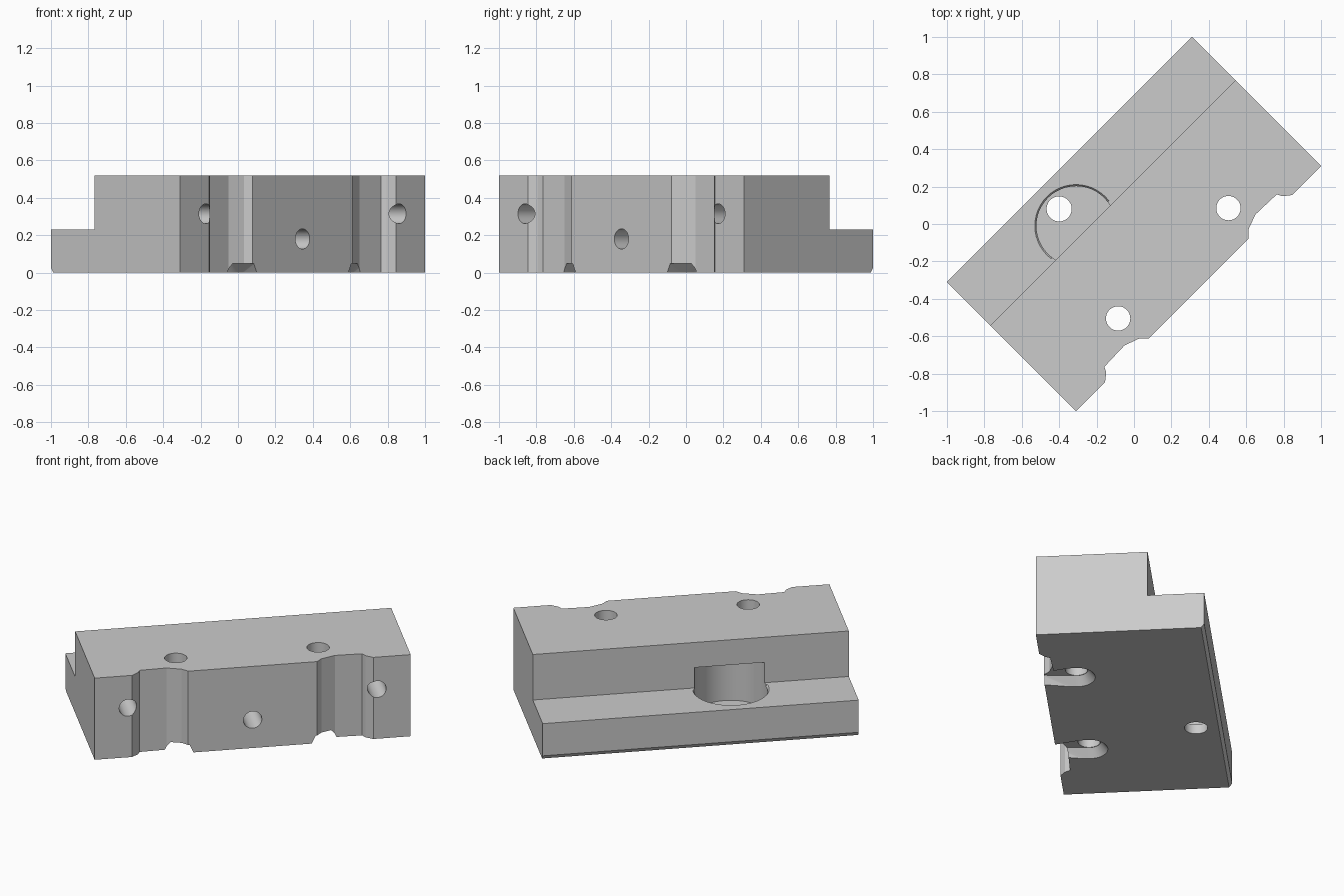
import bpy, bmesh, math
from mathutils import Matrix, Vector

if "Cube" in bpy.data.objects:
    bpy.data.objects.remove(bpy.data.objects["Cube"])

# The block is modelled along x with its front on -y, then turned to the diagonal
LENGTH, HALF_DEPTH, HEIGHT = 1.853, 0.488, 0.52
STEP_Y, STEP_Z = 0.16, 0.23
HALF = LENGTH / 2
TURN = Matrix.Rotation(math.radians(45), 4, "Z")

steel = bpy.data.materials.new("plain_grey")
steel.use_nodes = True
grey = (0.6, 0.6, 0.6, 1)
steel.diffuse_color = grey
steel.node_tree.nodes["Principled BSDF"].inputs["Base Color"].default_value = grey


def finish(bm, name):
    bmesh.ops.recalc_face_normals(bm, faces=bm.faces)
    mesh = bpy.data.meshes.new(name)
    bm.to_mesh(mesh)
    bm.free()
    mesh.materials.append(steel)
    obj = bpy.data.objects.new(name, mesh)
    bpy.context.collection.objects.link(obj)
    return obj


def prism(name, points, offset):
    """Extrude a closed outline of 3D points along an offset."""
    bm = bmesh.new()
    face = bm.faces.new([bm.verts.new(p) for p in points])
    new = bmesh.ops.extrude_face_region(bm, geom=[face])["geom"]
    verts = [v for v in new if isinstance(v, bmesh.types.BMVert)]
    bmesh.ops.translate(bm, verts=verts, vec=offset)
    return finish(bm, name)


def hull(name, points):
    bm = bmesh.new()
    for p in points:
        bm.verts.new(p)
    bmesh.ops.convex_hull(bm, input=bm.verts)
    bmesh.ops.dissolve_limit(bm, angle_limit=0.01, verts=bm.verts, edges=bm.edges)
    return finish(bm, name)


def ring(x, y, z, radius, count=48):
    angles = [math.tau * i / count for i in range(count)]
    return [(x + radius * math.cos(a), y + radius * math.sin(a), z) for a in angles]


def upright_hole(name, x, y, radius, bottom, top):
    return prism(name, ring(x, y, bottom, radius), (0, 0, top - bottom))


def front_hole(name, x, z, radius, depth):
    outline = [(px, -HALF_DEPTH - 0.1, pz) for px, pz, _ in ring(x, z, 0, radius, 32)]
    return prism(name, outline, (0, depth + 0.1, 0))


# Stepped body with a small chamfer under the back edge
profile = [(-HALF_DEPTH, 0), (HALF_DEPTH - 0.018, 0), (HALF_DEPTH, 0.025),
           (HALF_DEPTH, STEP_Z), (STEP_Y, STEP_Z), (STEP_Y, HEIGHT), (-HALF_DEPTH, HEIGHT)]
body = prism("stepped_block", [(-HALF, y, z) for y, z in profile], (LENGTH, 0, 0))

cutters = []
notch = [(0.707, -0.6), (0.707, -0.488), (0.667, -0.457), (0.652, -0.428),
         (0.495, -0.423), (0.41, -0.454), (0.378, -0.488), (0.378, -0.6)]
for side, label in ((1, "left"), (-1, "right")):
    # Shaped notch in the front face
    outline = [(side * x, y, -0.1) for x, y in notch]
    cutters.append(prism(label + "_notch", outline, (0, 0, 0.8)))
    # Upright through hole
    hx, hy = side * 0.417, -0.297
    cutters.append(upright_hole(label + "_hole", hx, hy, 0.065, -0.1, 0.7))
    # Tapered relief beneath the hole, running out to the notch
    points = ring(hx, hy, -0.01, 0.117) + ring(hx, hy, 0.05, 0.068)
    for half_width, z in ((0.072, -0.01), (0.045, 0.05)):
        points += [(hx + s * half_width, -0.5, z) for s in (-1, 1)]
    cutters.append(hull(label + "_relief", points))
    # Upper screw hole in the front face
    cutters.append(front_hole(label + "_screw_hole", side * 0.73, 0.315, 0.053, 0.3))
cutters.append(front_hole("middle_screw_hole", 0, 0.18, 0.054, 0.3))

# Round pocket reaching under the step wall, with a softened rim and a drain hole
px, py = -0.226, 0.212
cutters.append(upright_hole("round_pocket", px, py, 0.212, 0.06, 0.36))
rim = ring(px, py, 0.217, 0.211) + ring(px, py, 0.25, 0.236)
cutters.append(hull("pocket_rim", [p for p in rim if p[1] > STEP_Y + 0.002]))
cutters.append(upright_hole("pocket_hole", px, 0.34, 0.067, -0.1, 0.2))

# Cut everything out of the body
bpy.context.view_layer.objects.active = body
for cutter in cutters:
    cutter.hide_render = True
    mod = body.modifiers.new(cutter.name, "BOOLEAN")
    mod.operation = "DIFFERENCE"
    mod.solver = "EXACT"
    mod.object = cutter
    bpy.ops.object.modifier_apply(modifier=mod.name)
    bpy.data.objects.remove(cutter)

# Turn to the diagonal and shade
body.data.transform(TURN)
bpy.ops.object.select_all(action="DESELECT")
body.select_set(True)
bpy.ops.object.shade_smooth_by_angle(angle=math.radians(20))
